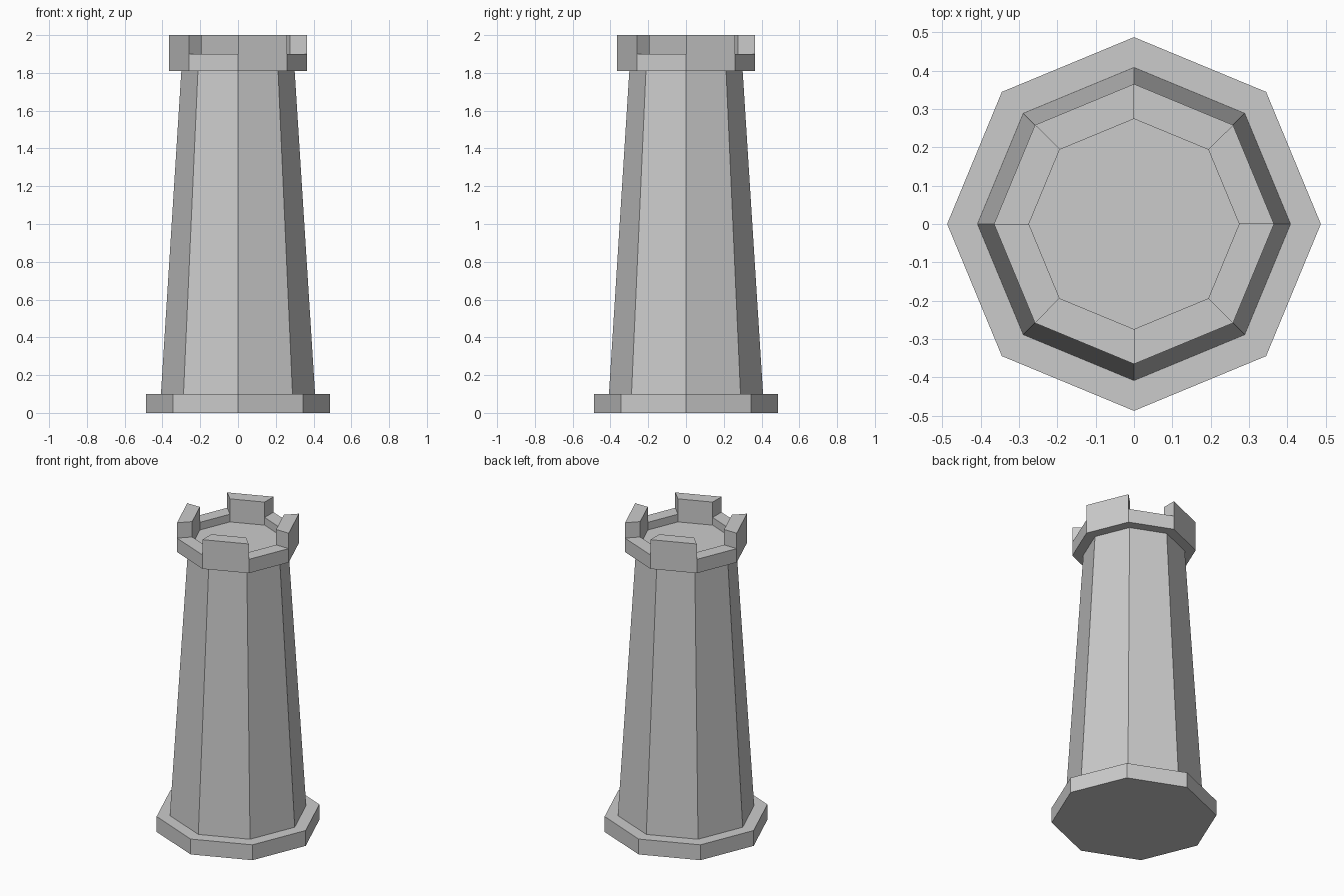
import bpy, bmesh
from math import sin, cos, pi

if "Cube" in bpy.data.objects:
    bpy.data.objects.remove(bpy.data.objects["Cube"])


def corner(i, r, z):
    a = i * pi / 4
    return (r * cos(a), r * sin(a), z)


# Lathe an octagonal profile of (radius, z) pairs, capped at both ends
def octagon_lathe(name, profile):
    bm = bmesh.new()
    rings = [[bm.verts.new(corner(i, r, z)) for i in range(8)] for r, z in profile]
    for lo, hi in zip(rings, rings[1:]):
        for i in range(8):
            j = (i + 1) % 8
            bm.faces.new((lo[i], lo[j], hi[j], hi[i]))
    bm.faces.new(rings[0][::-1])
    bm.faces.new(rings[-1])
    return finish(name, bm)


def finish(name, bm):
    bmesh.ops.recalc_face_normals(bm, faces=bm.faces[:])
    me = bpy.data.meshes.new(name)
    bm.to_mesh(me)
    bm.free()
    ob = bpy.data.objects.new(name, me)
    bpy.context.collection.objects.link(ob)
    return ob


RO, RI = 0.365, 0.274            # parapet outer and inner radius
Z_LOW, Z_FLOOR, Z_RIM, Z_TOP = 1.81, 1.85, 1.90, 2.0

# Plinth, tapered shaft and overhanging parapet with sunken floor
octagon_lathe("tower", [(0.487, 0), (0.487, 0.10), (0.408, 0.10), (0.30, Z_LOW),
                        (RO, Z_LOW), (RO, Z_RIM), (RI, Z_RIM), (RI, Z_FLOOR)])

# Battlements on every other side, with mitred ends
for k in range(0, 8, 2):
    bm = bmesh.new()
    lo, hi = [[bm.verts.new(corner(i, r, z)) for i, r in
               ((k, RO), (k + 1, RO), (k + 1, RI), (k, RI))] for z in (Z_RIM, Z_TOP)]
    for i in range(4):
        j = (i + 1) % 4
        bm.faces.new((lo[i], lo[j], hi[j], hi[i]))
    bm.faces.new(hi)
    bm.faces.new(lo)
    finish(f"battlement_{k // 2 + 1}", bm)
